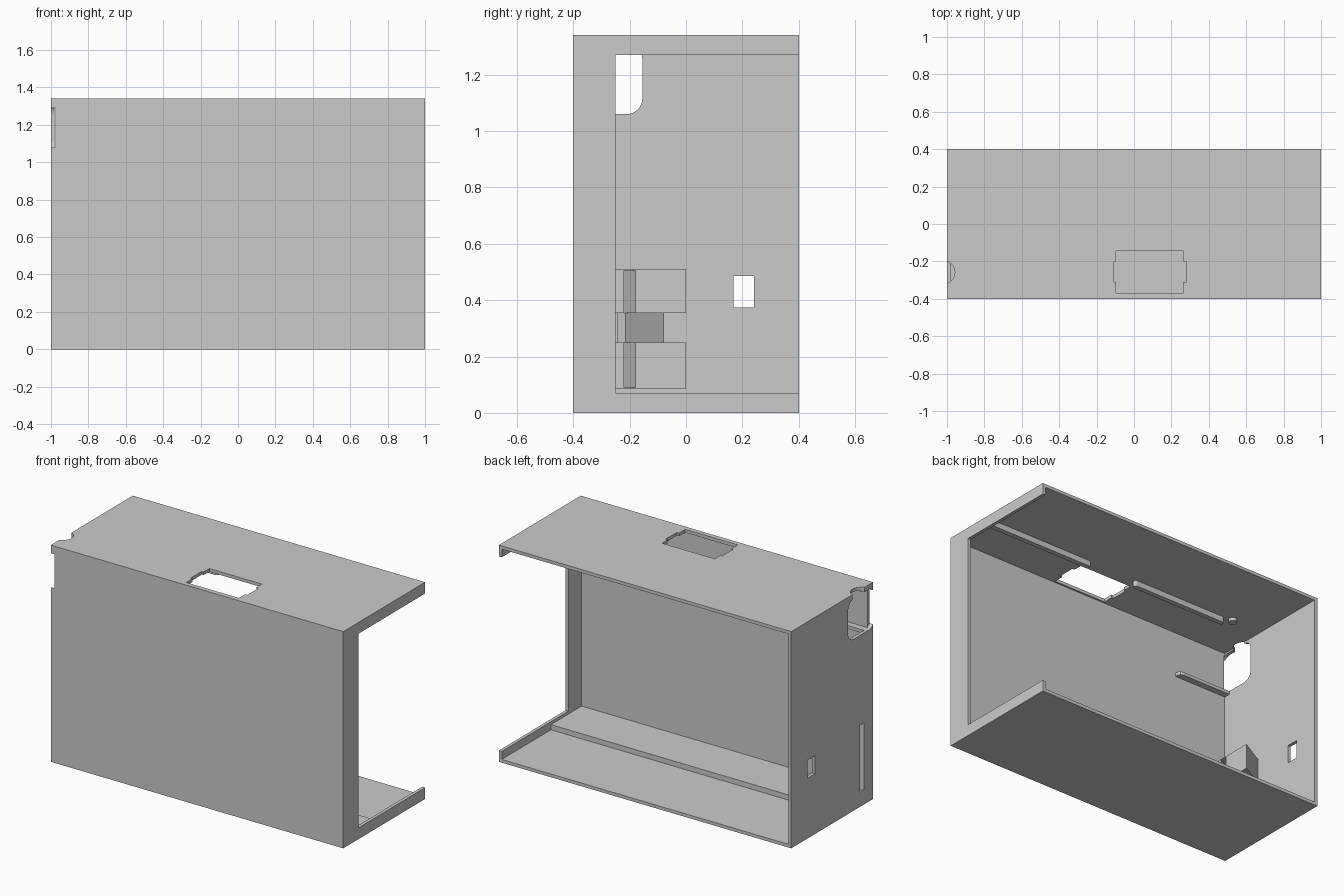
import bpy, bmesh, math
from mathutils import Vector

old = bpy.data.objects.get("Cube")
if old:
    bpy.data.objects.remove(old, do_unlink=True)

grey = bpy.data.materials.new("plain grey")
grey.use_nodes = True
GREY = (0.6, 0.6, 0.6, 1)
grey.diffuse_color = GREY
for node in grey.node_tree.nodes:
    if node.type == 'BSDF_PRINCIPLED':
        node.inputs["Base Color"].default_value = GREY


def prism(name, pts, axis, lo, hi):
    """Extrude a 2D outline along an axis; the outline uses the other two axes in order."""
    bm = bmesh.new()
    verts = []
    for p in pts:
        co = list(p)
        co.insert(axis, lo)
        verts.append(bm.verts.new(co))
    face = bm.faces.new(verts)
    ext = bmesh.ops.extrude_face_region(bm, geom=[face])
    move = Vector((0, 0, 0))
    move[axis] = hi - lo
    bmesh.ops.translate(bm, vec=move,
                        verts=[g for g in ext["geom"] if isinstance(g, bmesh.types.BMVert)])
    bmesh.ops.recalc_face_normals(bm, faces=bm.faces)
    mesh = bpy.data.meshes.new(name)
    bm.to_mesh(mesh)
    bm.free()
    mesh.materials.append(grey)
    obj = bpy.data.objects.new(name, mesh)
    bpy.context.collection.objects.link(obj)
    return obj


def rect(a0, a1, b0, b1):
    return [(a0, b0), (a1, b0), (a1, b1), (a0, b1)]


def rounded(a0, a1, b0, b1, r, steps=8):
    pts = []
    corners = [(a1 - r, b1 - r), (a0 + r, b1 - r), (a0 + r, b0 + r), (a1 - r, b0 + r)]
    for i, (a, b) in enumerate(corners):
        for s in range(steps + 1):
            t = (i + s / steps) * math.pi / 2
            pts.append((a + r * math.cos(t), b + r * math.sin(t)))
    return pts


def circle(a, b, r, n=32):
    return [(a + r * math.cos(2 * math.pi * i / n), b + r * math.sin(2 * math.pi * i / n))
            for i in range(n)]


def cut(target, *cutters):
    """Subtract the cutters, bake the result and remove the helpers."""
    for c in cutters:
        c.hide_render = True
        mod = target.modifiers.new("cut", 'BOOLEAN')
        mod.operation = 'DIFFERENCE'
        mod.solver = 'EXACT'
        mod.object = c
    deps = bpy.context.evaluated_depsgraph_get()
    mesh = bpy.data.meshes.new_from_object(target.evaluated_get(deps))
    target.modifiers.clear()
    target.data = mesh
    for c in cutters:
        bpy.data.objects.remove(c, do_unlink=True)


X, Y, Z = 0, 1, 2
TOP, WALL = 1.34, 0.02
IN_X, IN_Y, IN_TOP = 1 - WALL, -0.4 + WALL, TOP - WALL


def slanted_slot():
    return prism("slot_cutter", [(-1.1, -0.36), (-0.7, -0.16), (-0.7, -0.12), (-1.1, -0.32)],
                 Z, 0.09, 0.505)


# Thin casing, open at the back and through a framed opening on one end
casing = prism("casing", rect(-1, 1, -0.4, 0.4), Z, 0, TOP)
cut(casing,
    prism("cavity_cutter", rect(-IN_X, IN_X, IN_Y, 0.6), Z, WALL, IN_TOP),
    prism("end_cutter", rect(-0.25, 0.6, 0.07, 1.27), X, 0.9, 1.1))

# Openings in the top and the closed end
top_hole = [(-0.095, -0.37), (0.265, -0.37), (0.265, -0.31), (0.28, -0.31), (0.28, -0.2),
            (0.265, -0.2), (0.265, -0.145), (-0.095, -0.145), (-0.095, -0.2),
            (-0.107, -0.2), (-0.107, -0.31), (-0.095, -0.31)]
cut(casing,
    prism("top_cutter", top_hole, Z, 1.25, 1.5),
    prism("corner_cutter", rounded(-0.413, -0.155, 1.06, 1.31, 0.055), X, -1.1, -0.975),
    prism("notch_cutter", circle(-1.02, -0.258, 0.062), Z, 1.2, 1.5),
    prism("socket_cutter", rect(0.168, 0.242, 0.373, 0.485), X, -1.1, -0.9),
    slanted_slot())

# Raised step along the front half of the floor
prism("floor_step", rect(-IN_X, IN_X, IN_Y, -0.08), Z, WALL, 0.052)

# Ceiling ribs and locating peg
prism("ceiling_rib_long", rect(0.26, IN_X, -0.1, -0.07), Z, 1.285, IN_TOP)
prism("ceiling_rib_short", rounded(-0.72, -0.07, -0.1, -0.07, 0.0149, 4), Z, 1.285, IN_TOP)
prism("ceiling_peg", circle(-0.77, -0.06, 0.025, 20), Z, 1.3, IN_TOP)

# Narrow shelf on the inside of the front wall
prism("front_shelf", [(-IN_X, IN_Y), (-0.62, IN_Y), (-0.62, -0.36), (-0.63, -0.345),
                      (-0.65, -0.34), (-IN_X, -0.34)], Z, 1.04, 1.06)

# Two slanted holder blocks, each with the angled slot running through
for label, lo, hi in (("lower", 0.085, 0.25), ("upper", 0.355, 0.51)):
    block = prism(label + "_holder_block",
                  [(-IN_X, IN_Y), (-0.82, IN_Y), (-0.82, 0), (-IN_X, -0.09)], Z, lo, hi)
    cut(block, slanted_slot())

# Wedge between the holder blocks
prism("holder_wedge", [(-IN_X, -0.245), (-0.9, -0.245), (-0.88, -0.215), (-IN_X, -0.08)],
      Z, 0.25, 0.355)
